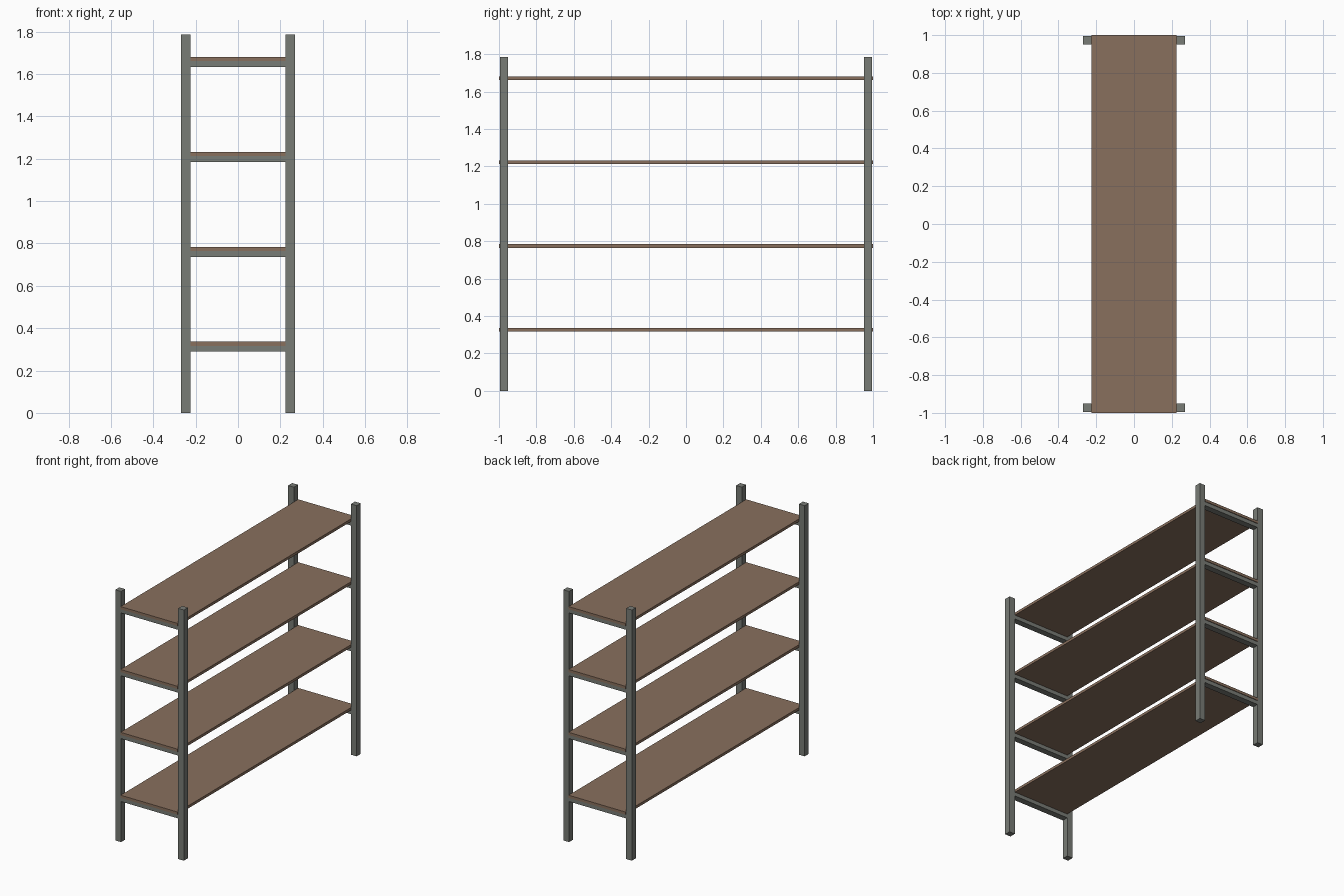
import bpy
import bmesh

cube = bpy.data.objects.get("Cube")
if cube:
    bpy.data.objects.remove(cube, do_unlink=True)


def material(name, rgb):
    mat = bpy.data.materials.new(name)
    mat.use_nodes = True
    mat.diffuse_color = (*rgb, 1)
    mat.node_tree.nodes["Principled BSDF"].inputs["Base Color"].default_value = (*rgb, 1)
    return mat


def box(name, size, centre, mat):
    mesh = bpy.data.meshes.new(name)
    bm = bmesh.new()
    bmesh.ops.create_cube(bm, size=1)
    bmesh.ops.scale(bm, vec=size, verts=bm.verts)
    bm.to_mesh(mesh)
    bm.free()
    mesh.materials.append(mat)
    obj = bpy.data.objects.new(name, mesh)
    obj.location = centre
    bpy.context.collection.objects.link(obj)
    return obj


wood = material("brown wood", (0.25, 0.16, 0.11))
steel = material("grey steel", (0.19, 0.20, 0.18))

HEIGHT = 1.786
POST = 0.045
WIDTH = 0.45
BOARD = 0.019
BAR = 0.028
SHELF_TOPS = [0.336 + 0.448 * i for i in range(4)]
POST_X = (WIDTH + POST) / 2
POST_Y = 0.973
ENDS = (("front", -1), ("back", 1))

# Corner posts
for end, sy in ENDS:
    for side, sx in (("right", -1), ("left", 1)):
        box(f"{end}_{side}_post", (POST, POST, HEIGHT),
            (sx * POST_X, sy * POST_Y, HEIGHT / 2), steel)

# Shelf boards, each resting on a crossbar at both ends
for number, top in enumerate(SHELF_TOPS, 1):
    box(f"shelf_{number}", (WIDTH, 2, BOARD), (0, 0, top - BOARD / 2), wood)
    for end, sy in ENDS:
        box(f"{end}_crossbar_{number}", (WIDTH, POST, BAR),
            (0, sy * POST_Y, top - BOARD - BAR / 2), steel)
